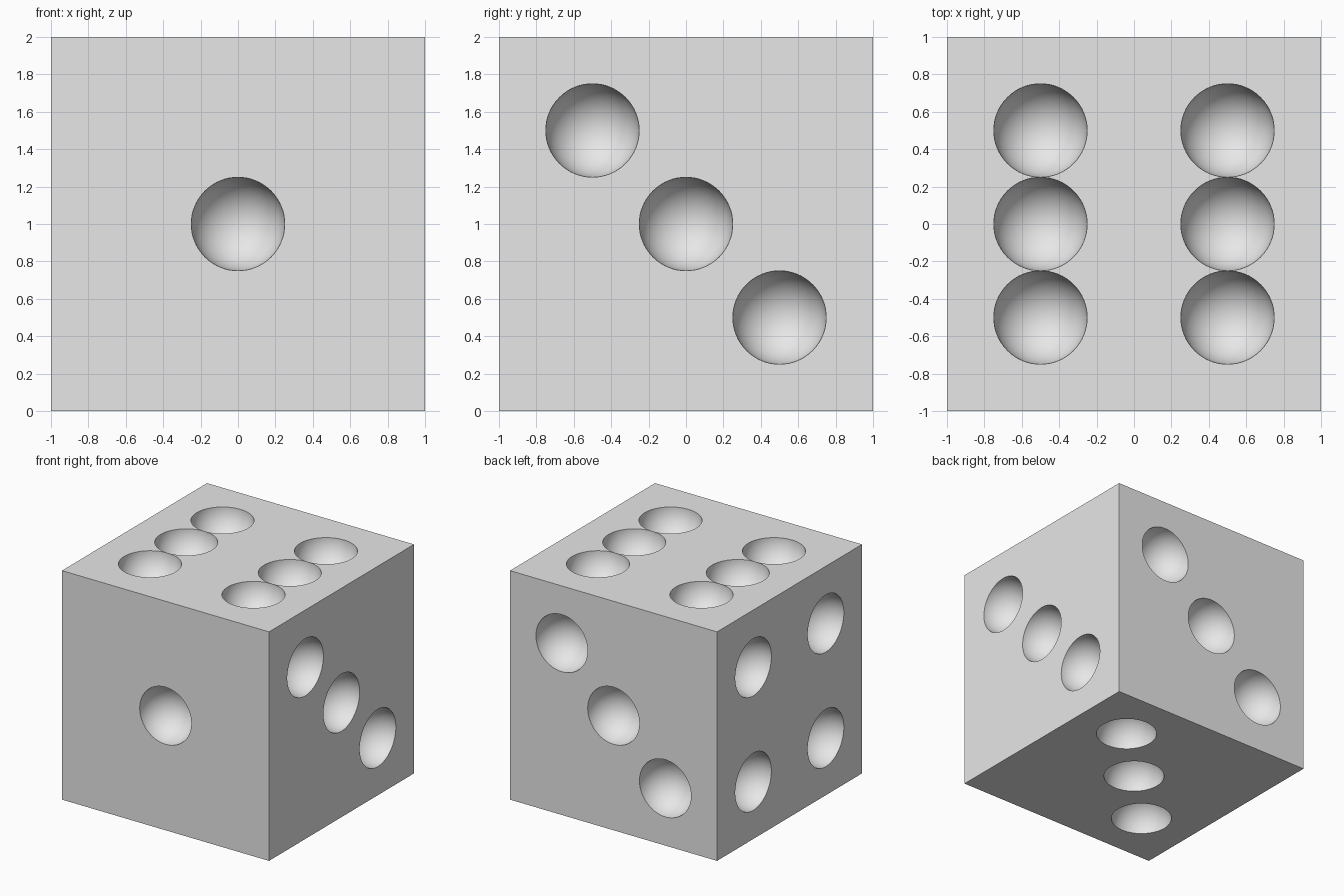
import bpy, bmesh
from math import radians
from mathutils import Vector, Matrix

default = bpy.data.objects.get("Cube")
if default:
    bpy.data.objects.remove(default, do_unlink=True)

HALF = 1.0
STEP = 0.5
PIP_RADIUS = 0.2499
CENTRE = Vector((0, 0, HALF))

grey = bpy.data.materials.new("light grey")
grey.use_nodes = True
colour = (0.8, 0.8, 0.8, 1)
grey.diffuse_color = colour
grey.node_tree.nodes["Principled BSDF"].inputs["Base Color"].default_value = colour


def make_object(name, bm):
    mesh = bpy.data.meshes.new(name)
    bm.to_mesh(mesh)
    bm.free()
    mesh.materials.append(grey)
    obj = bpy.data.objects.new(name, mesh)
    bpy.context.collection.objects.link(obj)
    return obj


# Solid cube body
bm = bmesh.new()
bmesh.ops.create_cube(bm, size=2 * HALF, matrix=Matrix.Translation(CENTRE))
body = make_object("die_body", bm)

# Pip layouts on each face, in steps along the face's two axes
X, Y, Z = Vector((1, 0, 0)), Vector((0, 1, 0)), Vector((0, 0, 1))
falling = [(-1, 1), (0, 0), (1, -1)]
rising = [(-1, -1), (0, 0), (1, 1)]
corners = [(a, b) for a in (-1, 1) for b in (-1, 1)]
two_rows = [(a, b) for a in (-1, 1) for b in (-1, 0, 1)]
faces = [
    (-Y, X, Z, [(0, 0)]),
    (X, Y, Z, falling),
    (Y, X, Z, rising),
    (-X, Y, Z, corners),
    (Z, X, Y, two_rows),
    (-Z, X, Y, rising),
]

# Spheres that scoop out the pips, poles along the face normals
bm = bmesh.new()
for normal, u, v, layout in faces:
    turn = normal.to_track_quat('Z', 'Y').to_matrix().to_4x4()
    for a, b in layout:
        place = CENTRE + normal * HALF + (u * a + v * b) * STEP
        bmesh.ops.create_uvsphere(bm, u_segments=64, v_segments=33, radius=PIP_RADIUS,
                                  matrix=Matrix.Translation(place) @ turn)
cutter = make_object("pip_cutter", bm)
cutter.hide_render = True

# Cut the pips and keep their rims sharp
cut = body.modifiers.new("pips", 'BOOLEAN')
cut.operation = 'DIFFERENCE'
cut.solver = 'EXACT'
cut.object = cutter
bpy.ops.object.select_all(action='DESELECT')
body.select_set(True)
bpy.context.view_layer.objects.active = body
bpy.ops.object.modifier_apply(modifier=cut.name)
bpy.data.objects.remove(cutter, do_unlink=True)
bpy.ops.object.shade_smooth_by_angle(angle=radians(30))
